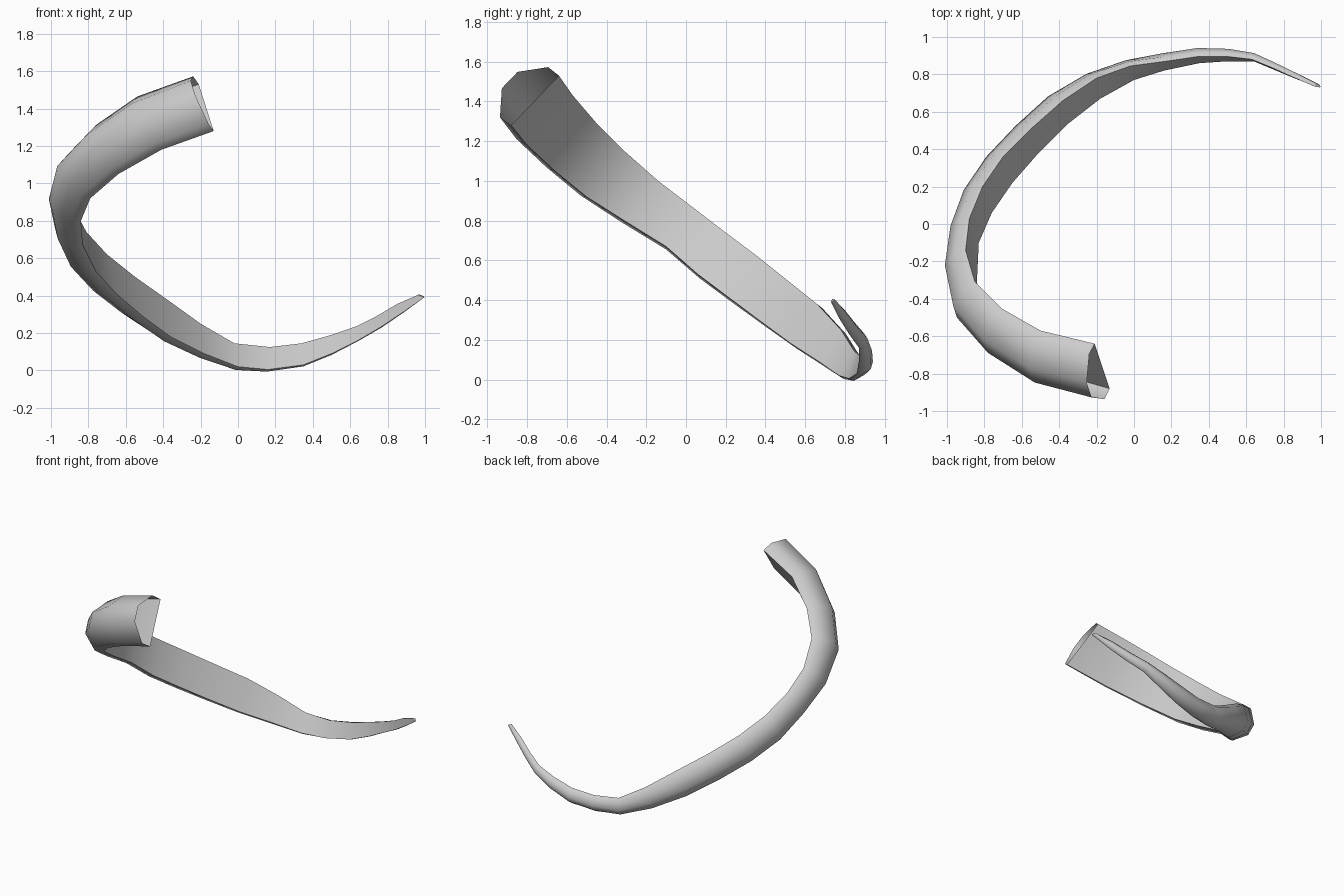
import bpy, bmesh, math
from mathutils import Vector

if "Cube" in bpy.data.objects:
    bpy.data.objects.remove(bpy.data.objects["Cube"])

# Two rails of the flat inner face: lower edge, then upper edge, wide open end to tip
RAILS = [
    ((-.13, -.88, 1.28), (-.21, -.64, 1.53)),
    ((-.41, -.80, 1.18), (-.50, -.57, 1.43)),
    ((-.64, -.66, 1.05), (-.71, -.45, 1.29)),
    ((-.79, -.50, .92), (-.85, -.31, 1.15)),
    ((-.84, -.31, .80), (-.90, -.14, 1.00)),
    ((-.83, -.10, .67), (-.88, .03, .87)),
    ((-.76, .06, .53), (-.81, .20, .74)),
    ((-.65, .22, .41), (-.70, .36, .62)),
    ((-.51, .38, .29), (-.55, .51, .50)),
    ((-.36, .53, .18), (-.38, .66, .38)),
    ((-.18, .67, .09), (-.20, .78, .25)),
    ((.00, .77, .02), (-.02, .845, .145)),
    ((.16, .82, .005), (.17, .87, .125)),
    ((.35, .86, .03), (.34, .895, .145)),
    ((.50, .87, .09), (.50, .895, .19)),
    ((.64, .87, .16), (.63, .88, .235)),
    ((.76, .82, .23), (.74, .835, .29)),
    ((.88, .77, .31), (.85, .785, .355)),
    ((.995, .73, .39), (.965, .735, .405)),
]
# D-shaped section: (along the flat, outward), in units of the flat's width
SECTION = [(0, 0), (-.01, .21), (.34, .5), (.67, .5), (1.0, .21), (1, 0)]

rails = [(Vector(a), Vector(f)) for a, f in RAILS]
mids = [(a + f) / 2 for a, f in rails]

# Curved tapering horn, open at the wide end
bm = bmesh.new()
rings = []
for i, (a, f) in enumerate(rails):
    chord = f - a
    tangent = mids[min(i + 1, len(mids) - 1)] - mids[max(i - 1, 0)]
    out = chord.cross(tangent).normalized() * chord.length
    rings.append([bm.verts.new(a + chord * u + out * v) for u, v in SECTION])
n = len(SECTION)
for r, s in zip(rings, rings[1:]):
    for j in range(n):
        k = (j + 1) % n
        bm.faces.new((r[j], r[k], s[k], s[j]))
bm.faces.new(rings[-1])
bmesh.ops.recalc_face_normals(bm, faces=bm.faces)

mesh = bpy.data.meshes.new("curved_horn")
bm.to_mesh(mesh)
bm.free()
horn = bpy.data.objects.new("curved_horn", mesh)
bpy.context.collection.objects.link(horn)
bpy.context.view_layer.objects.active = horn
horn.select_set(True)
bpy.ops.object.shade_smooth_by_angle(angle=math.radians(58))
